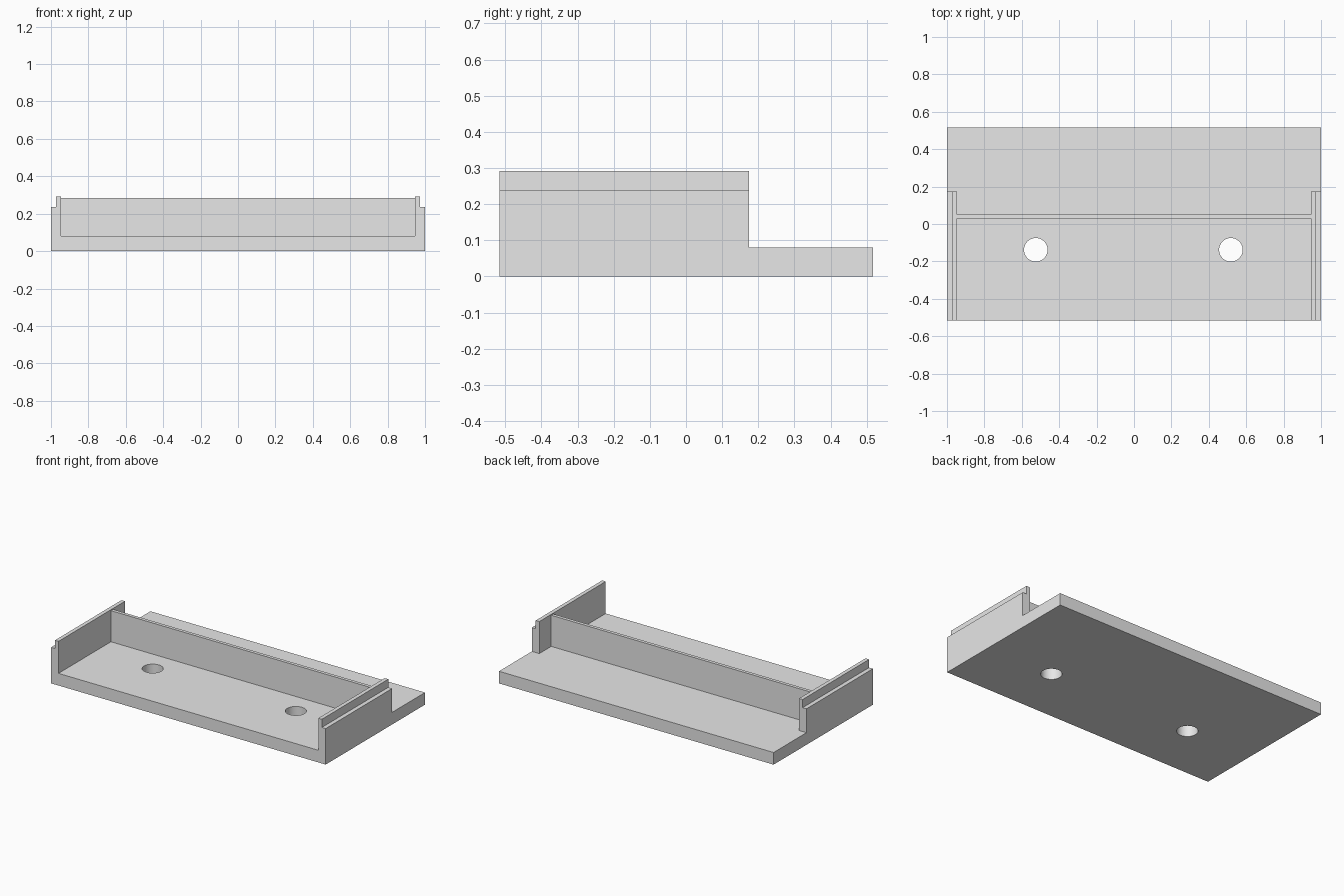
import bpy
import bmesh
from mathutils import Matrix, Vector

cube = bpy.data.objects.get("Cube")
if cube:
    bpy.data.objects.remove(cube, do_unlink=True)

FRONT, BACK, WALL_BACK = -0.516, 0.517, 0.175
FLOOR, LEDGE, LIP = 0.08, 0.237, 0.291
INNER, STEP = 0.946, 0.972

grey = bpy.data.materials.new("light grey")
grey.use_nodes = True
grey.diffuse_color = (0.8, 0.8, 0.8, 1)
grey.node_tree.nodes["Principled BSDF"].inputs["Base Color"].default_value = (0.8, 0.8, 0.8, 1)


def finish(name, bm):
    bmesh.ops.recalc_face_normals(bm, faces=bm.faces)
    mesh = bpy.data.meshes.new(name)
    bm.to_mesh(mesh)
    bm.free()
    obj = bpy.data.objects.new(name, mesh)
    bpy.context.collection.objects.link(obj)
    mesh.materials.append(grey)
    return obj


def extrude_profile(name, points, y0, y1):
    """Extrude an x-z outline along y."""
    bm = bmesh.new()
    face = bm.faces.new([bm.verts.new((x, y0, z)) for x, z in points])
    result = bmesh.ops.extrude_face_region(bm, geom=[face])
    verts = [v for v in result["geom"] if isinstance(v, bmesh.types.BMVert)]
    bmesh.ops.translate(bm, verts=verts, vec=Vector((0, y1 - y0, 0)))
    return finish(name, bm)


def combine(target, tool, operation):
    """Apply a boolean and discard its tool."""
    mod = target.modifiers.new(operation.lower(), 'BOOLEAN')
    mod.operation, mod.solver, mod.object = operation, 'EXACT', tool
    bpy.context.view_layer.objects.active = target
    bpy.ops.object.modifier_apply(modifier=mod.name)
    bpy.data.objects.remove(tool, do_unlink=True)


# Tray: floor slab with stepped side walls
half = [(1, 0), (1, LEDGE), (STEP, LEDGE), (STEP, LIP), (INNER, LIP), (INNER, FLOOR)]
outline = half + [(-x, z) for x, z in reversed(half)]
tray = extrude_profile("tray", outline, FRONT, WALL_BACK)
slab = [(1, 0), (1, FLOOR), (-1, FLOOR), (-1, 0)]
combine(tray, extrude_profile("rear_shelf", slab, 0.1, BACK), 'UNION')

# Screw holes through the floor
for x in (-0.525, 0.518):
    bm = bmesh.new()
    bmesh.ops.create_cone(bm, cap_ends=True, segments=48, radius1=0.063, radius2=0.063,
                          depth=0.4, matrix=Matrix.Translation((x, -0.138, 0)))
    combine(tray, finish("hole_cutter", bm), 'DIFFERENCE')

# Merge leftover coplanar faces, then smooth only the hole walls
bm = bmesh.new()
bm.from_mesh(tray.data)
bmesh.ops.remove_doubles(bm, verts=bm.verts, dist=0.0001)
bmesh.ops.dissolve_limit(bm, angle_limit=0.01, verts=bm.verts, edges=bm.edges)
bm.to_mesh(tray.data)
bm.free()
bpy.ops.object.select_all(action='DESELECT')
tray.select_set(True)
bpy.context.view_layer.objects.active = tray
bpy.ops.object.shade_smooth_by_angle(angle=0.5)

# Thin upright divider between the walls
panel = [(INNER, FLOOR), (INNER, 0.285), (-INNER, 0.285), (-INNER, FLOOR)]
extrude_profile("divider", panel, 0.029, 0.051)
